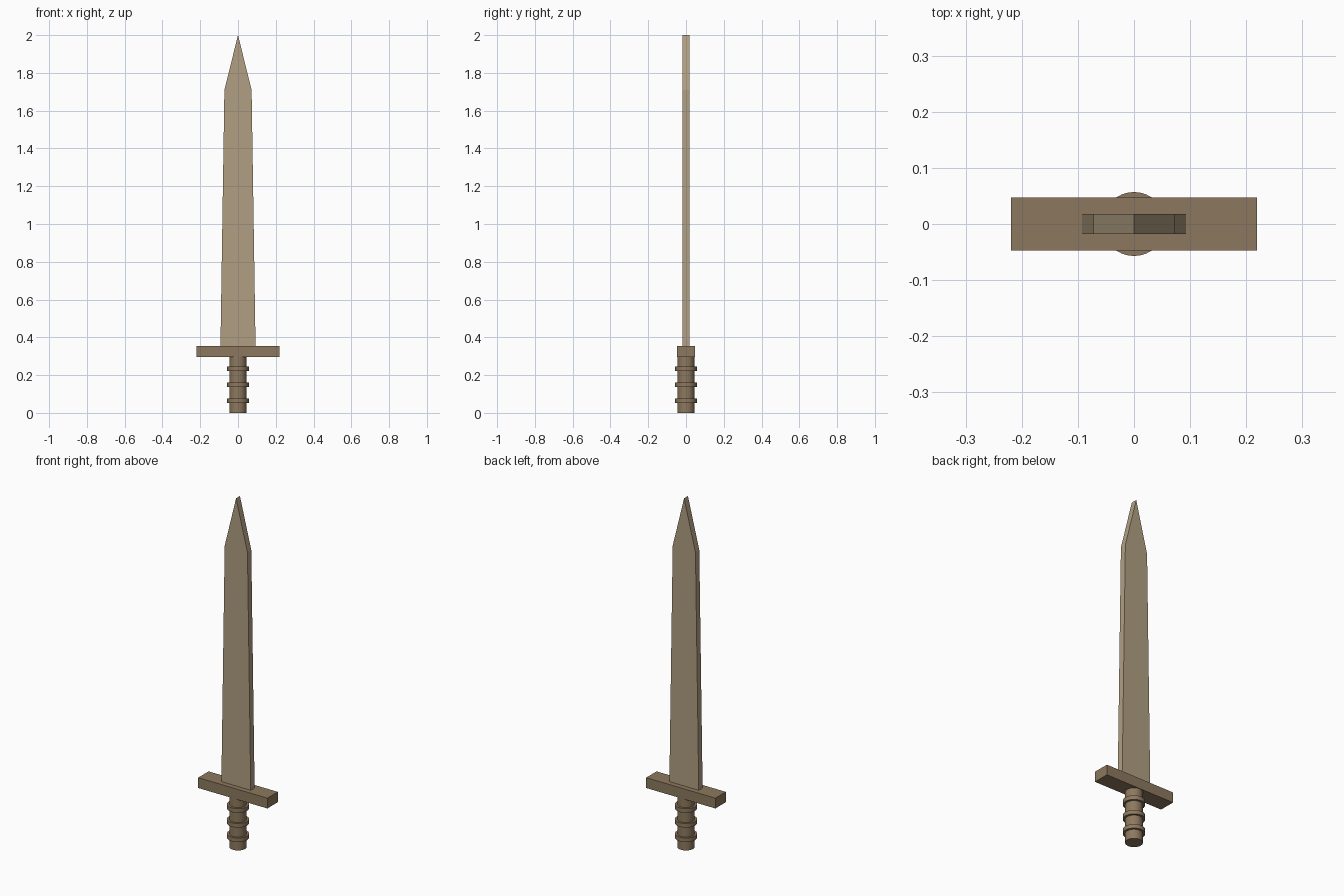
import bpy
import bmesh
import math

cube = bpy.data.objects.get("Cube")
if cube:
    bpy.data.objects.remove(cube, do_unlink=True)


def make_material(name, rgb):
    mat = bpy.data.materials.new(name)
    mat.use_nodes = True
    colour = (*rgb, 1.0)
    mat.diffuse_color = colour
    mat.node_tree.nodes["Principled BSDF"].inputs["Base Color"].default_value = colour
    return mat


pale_wood = make_material("pale_wood", (0.44, 0.35, 0.225))
dark_wood = make_material("dark_wood", (0.265, 0.19, 0.112))


def extruded_outline(name, outline, half_depth, mat):
    """Extrude an x-z outline along y, centred on y = 0."""
    bm = bmesh.new()
    face = bm.faces.new([bm.verts.new((x, -half_depth, z)) for x, z in outline])
    result = bmesh.ops.extrude_face_region(bm, geom=[face])
    moved = [v for v in result["geom"] if isinstance(v, bmesh.types.BMVert)]
    bmesh.ops.translate(bm, vec=(0, 2 * half_depth, 0), verts=moved)
    bmesh.ops.recalc_face_normals(bm, faces=bm.faces)
    mesh = bpy.data.meshes.new(name)
    bm.to_mesh(mesh)
    bm.free()
    mesh.materials.append(mat)
    obj = bpy.data.objects.new(name, mesh)
    bpy.context.collection.objects.link(obj)
    return obj


def cylinder(name, radius, bottom, top, mat):
    bpy.ops.mesh.primitive_cylinder_add(vertices=32, radius=radius, depth=top - bottom,
                                        location=(0, 0, (bottom + top) / 2))
    obj = bpy.context.object
    obj.name = name
    obj.data.materials.append(mat)
    bpy.ops.object.shade_smooth_by_angle(angle=math.radians(30))
    return obj


# Tapered blade with a pointed tip
right_side = [(0.093, 0.35), (0.072, 1.71)]
left_side = [(-x, z) for x, z in reversed(right_side)]
extruded_outline("blade", right_side + [(0, 2.0)] + left_side, 0.0175, pale_wood)

# Crossguard bar
extruded_outline("crossguard", [(-0.219, 0.296), (0.219, 0.296),
                                (0.219, 0.355), (-0.219, 0.355)], 0.047, dark_wood)

# Round grip with three raised rings
cylinder("grip", 0.045, 0.0, 0.3, dark_wood)
for i, z in enumerate((0.065, 0.148, 0.233)):
    cylinder(f"grip_ring_{i + 1}", 0.057, z - 0.012, z + 0.012, dark_wood)
